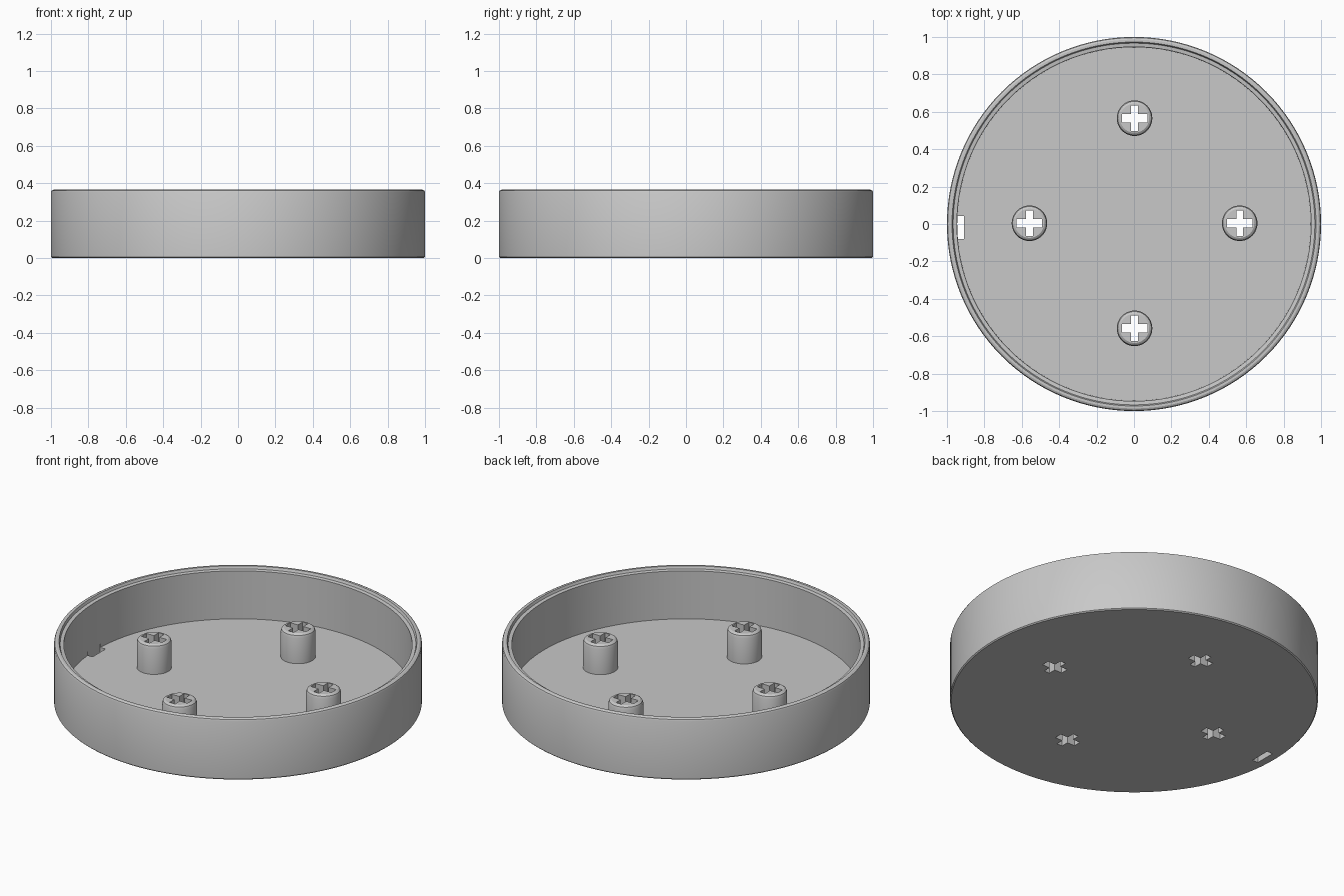
import bpy
import bmesh
from math import cos, sin, tau, radians

if "Cube" in bpy.data.objects:
    bpy.data.objects.remove(bpy.data.objects["Cube"], do_unlink=True)

HEIGHT, FLOOR = 0.365, 0.06
POST_TOP, POST_R = 0.235, 0.095
POST_DISTANCE = 0.562

grey = bpy.data.materials.new("light_grey")
grey.use_nodes = True
colour = (0.58, 0.58, 0.58, 1)
grey.diffuse_color = colour
grey.node_tree.nodes["Principled BSDF"].inputs["Base Color"].default_value = colour


def to_object(name, bm, location=(0, 0, 0)):
    bmesh.ops.recalc_face_normals(bm, faces=bm.faces)
    mesh = bpy.data.meshes.new(name)
    bm.to_mesh(mesh)
    bm.free()
    mesh.materials.append(grey)
    obj = bpy.data.objects.new(name, mesh)
    obj.location = location
    bpy.context.collection.objects.link(obj)
    return obj


def lathe(name, profile, sides, location=(0, 0, 0)):
    """Turn a radius/height profile and cap both ends."""
    bm = bmesh.new()
    rings = [[bm.verts.new((r * cos(tau * i / sides), r * sin(tau * i / sides), z))
              for i in range(sides)] for r, z in profile]
    for low, high in zip(rings, rings[1:]):
        for i in range(sides):
            j = (i + 1) % sides
            bm.faces.new((low[i], low[j], high[j], high[i]))
    bm.faces.new(rings[0])
    bm.faces.new(rings[-1])
    return to_object(name, bm, location)


def prism(name, outline, bottom, top, location=(0, 0, 0)):
    """Extrude a flat outline upwards."""
    bm = bmesh.new()
    face = bm.faces.new([bm.verts.new((x, y, bottom)) for x, y in outline])
    extruded = bmesh.ops.extrude_face_region(bm, geom=[face])["geom"]
    verts = [v for v in extruded if isinstance(v, bmesh.types.BMVert)]
    bmesh.ops.translate(bm, vec=(0, 0, top - bottom), verts=verts)
    return to_object(name, bm, location)


def activate(obj):
    bpy.ops.object.select_all(action="DESELECT")
    obj.select_set(True)
    bpy.context.view_layer.objects.active = obj


def cut(obj, cutter):
    activate(obj)
    mod = obj.modifiers.new("cut", "BOOLEAN")
    mod.operation = "DIFFERENCE"
    mod.solver = "EXACT"
    mod.object = cutter
    bpy.ops.object.modifier_apply(modifier=mod.name)


# Round tray with a rounded rim and a shallow ledge inside it
tray = lathe("tray", [
    (0.994, 0), (1, 0.006), (1, HEIGHT - 0.014), (0.996, HEIGHT - 0.005),
    (0.986, HEIGHT), (0.973, HEIGHT), (0.967, HEIGHT - 0.015),
    (0.947, HEIGHT - 0.018), (0.945, FLOOR)], 128)

# Cross outline shared by the four posts
a, wx, wy = 0.068, 0.018, 0.023
cross = [(wx, -a), (wx, -wy), (a, -wy), (a, wy), (wx, wy), (wx, a),
         (-wx, a), (-wx, wy), (-a, wy), (-a, -wy), (-wx, -wy), (-wx, -a)]

# Posts with a bevelled top and a cross hole through post and floor
posts, cutters = [], []
for name, x, y in (("left", 1, 0), ("back", 0, 1), ("right", -1, 0), ("front", 0, -1)):
    place = (x * POST_DISTANCE + 0.003, y * POST_DISTANCE + 0.004, 0)
    post = lathe(name + "_post", [
        (POST_R, FLOOR), (POST_R, POST_TOP - 0.022), (0.09, POST_TOP - 0.008),
        (0.078, POST_TOP)], 48, place)
    hole = prism(name + "_cross_cutter", cross, -0.1, 0.4, place)
    bpy.context.view_layer.update()
    cut(post, hole)
    cut(tray, hole)
    posts.append(post)
    cutters.append(hole)

# Narrow slot through the floor beside the right wall
slot = prism("slot_cutter", [(-0.946, -0.08), (-0.909, -0.08), (-0.909, 0.043),
                             (-0.946, 0.043)], -0.1, FLOOR + 0.02)
cut(tray, slot)
cutters.append(slot)

for cutter in cutters:
    bpy.data.objects.remove(cutter, do_unlink=True)

for obj in [tray] + posts:
    activate(obj)
    bpy.ops.object.shade_smooth_by_angle(angle=radians(25))
